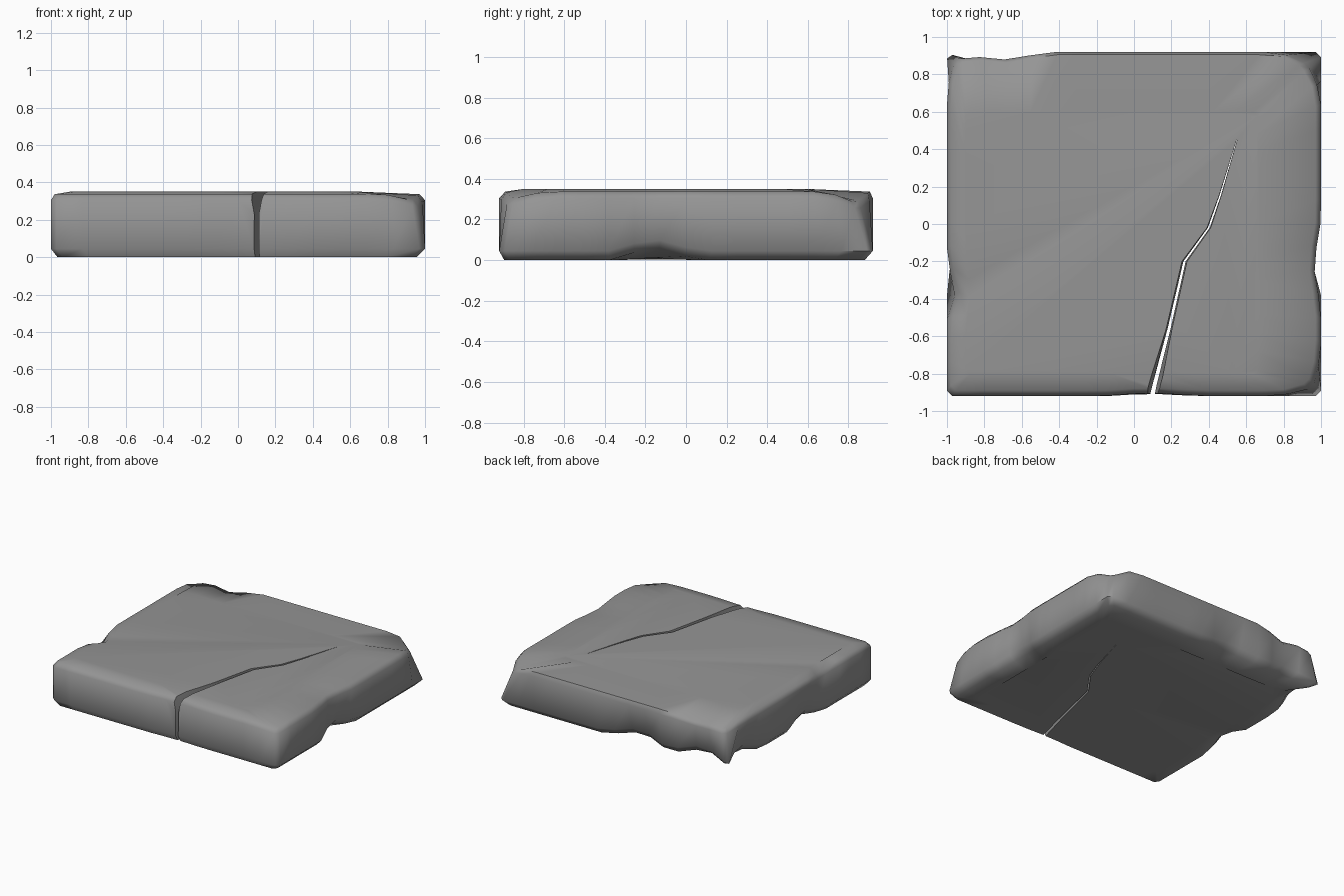
import bpy, bmesh, math
from mathutils import Vector

if "Cube" in bpy.data.objects:
    bpy.data.objects.remove(bpy.data.objects["Cube"])

stone = bpy.data.materials.new("stone grey")
stone.diffuse_color = (0.30, 0.30, 0.30, 1)
stone.use_nodes = True
stone.node_tree.nodes["Principled BSDF"].inputs["Base Color"].default_value = stone.diffuse_color

HX, HY, H = 1.0, 0.92, 0.35


def mesh_object(name, bm):
    bmesh.ops.recalc_face_normals(bm, faces=bm.faces)
    me = bpy.data.meshes.new(name)
    bm.to_mesh(me)
    bm.free()
    ob = bpy.data.objects.new(name, me)
    bpy.context.collection.objects.link(ob)
    return ob


def loft(bm, rings):
    """Skin closed rings of points and cap both ends."""
    vs = [[bm.verts.new(p) for p in r] for r in rings]
    n = len(vs[0])
    for a, b in zip(vs, vs[1:]):
        for i in range(n):
            bm.faces.new((a[i], a[(i + 1) % n], b[(i + 1) % n], b[i]))
    bm.faces.new(vs[0][::-1])
    bm.faces.new(vs[-1])


# Unit outline with small cut corners
N, C = 14, 0.97
side = [-C + 2 * C * i / N for i in range(N + 1)]
outline = ([(t, -1) for t in side] + [(1, t) for t in side] +
           [(-t, 1) for t in side] + [(-1, -t) for t in side])

# Chips: x, y, z, radius, depth
chips = [
    (-1, -0.36, 0.35, 0.16, 0.06),
    (-1, -0.10, 0.00, 0.22, 0.05),
    (-1, 0.68, 0.00, 0.22, 0.07),
    (-0.7, HY, 0.35, 0.24, 0.05),
    (-0.75, HY, 0.00, 0.28, 0.08),
    (-0.2, HY, 0.00, 0.28, 0.07),
    (1, HY, 0.35, 0.22, 0.08),
    (-1, HY, 0.35, 0.20, 0.05),
    (1, -HY, 0.35, 0.22, 0.05),
    (1, -0.22, 0.30, 0.24, 0.04),
    (1, -0.16, 0.00, 0.22, 0.07),
    (0.09, -HY, 0.20, 0.28, 0.025),
]


def chipped(p):
    out = p.copy()
    for x, y, z, r, d in chips:
        f = max(0, 1 - (p - Vector((x, y, z))).length / r)
        inward = Vector((-x if abs(x) == 1 else 0,
                         -math.copysign(1, y) if abs(y) == HY else 0,
                         1 if z == 0 else -0.8 if z == H else 0))
        out += inward * d * f
    out.z = min(H, max(0, out.z))
    return out


def ring(x0, x1, y0, y1, z):
    return [chipped(Vector((x0 + (x1 - x0) * (u + 1) / 2,
                            y0 + (y1 - y0) * (v + 1) / 2, z))) for u, v in outline]


# Slab body, from underside to top
bm = bmesh.new()
loft(bm, [
    ring(-0.86, 0.82, -0.80, 0.70, 0.0),
    ring(-0.965, 0.955, -0.895, 0.88, 0.0),
    ring(-HX, HX, -HY, HY, 0.045),
    ring(-HX, HX, -HY, HY, 0.305),
    ring(-0.98, 0.97, -0.89, 0.905, 0.337),
    ring(-0.90, 0.66, -0.80, 0.60, H),
])
slab = mesh_object("stone_slab", bm)
slab.data.materials.append(stone)

# Crack cutter: x, y, half width below, half width at the top
path = [(0.085, -0.97, 0.014, 0.085), (0.11, -0.86, 0.011, 0.035),
        (0.19, -0.55, 0.008, 0.016), (0.27, -0.2, 0.006, 0.014),
        (0.40, -0.02, 0.005, 0.010), (0.46, 0.15, 0.004, 0.006),
        (0.55, 0.45, 0.001, 0.001)]
bm = bmesh.new()
loft(bm, [[(x - b, y, -0.1), (x + b, y, -0.1), (x + b, y, 0.23),
           (x + t, y, 0.36), (x + t, y, 0.5), (x - t, y, 0.5),
           (x - t, y, 0.36), (x - b, y, 0.23)] for x, y, b, t in path])
bmesh.ops.triangulate(bm, faces=bm.faces)
cutter = mesh_object("crack_cutter", bm)
cutter.hide_render = True

bpy.context.view_layer.objects.active = slab
slab.select_set(True)
mod = slab.modifiers.new("crack", 'BOOLEAN')
mod.operation = 'DIFFERENCE'
mod.solver = 'EXACT'
mod.object = cutter
bpy.ops.object.modifier_apply(modifier=mod.name)
bpy.data.objects.remove(cutter)

# Soft worn shading, crack edges kept sharp
bpy.ops.object.shade_smooth_by_angle(angle=math.radians(58))
